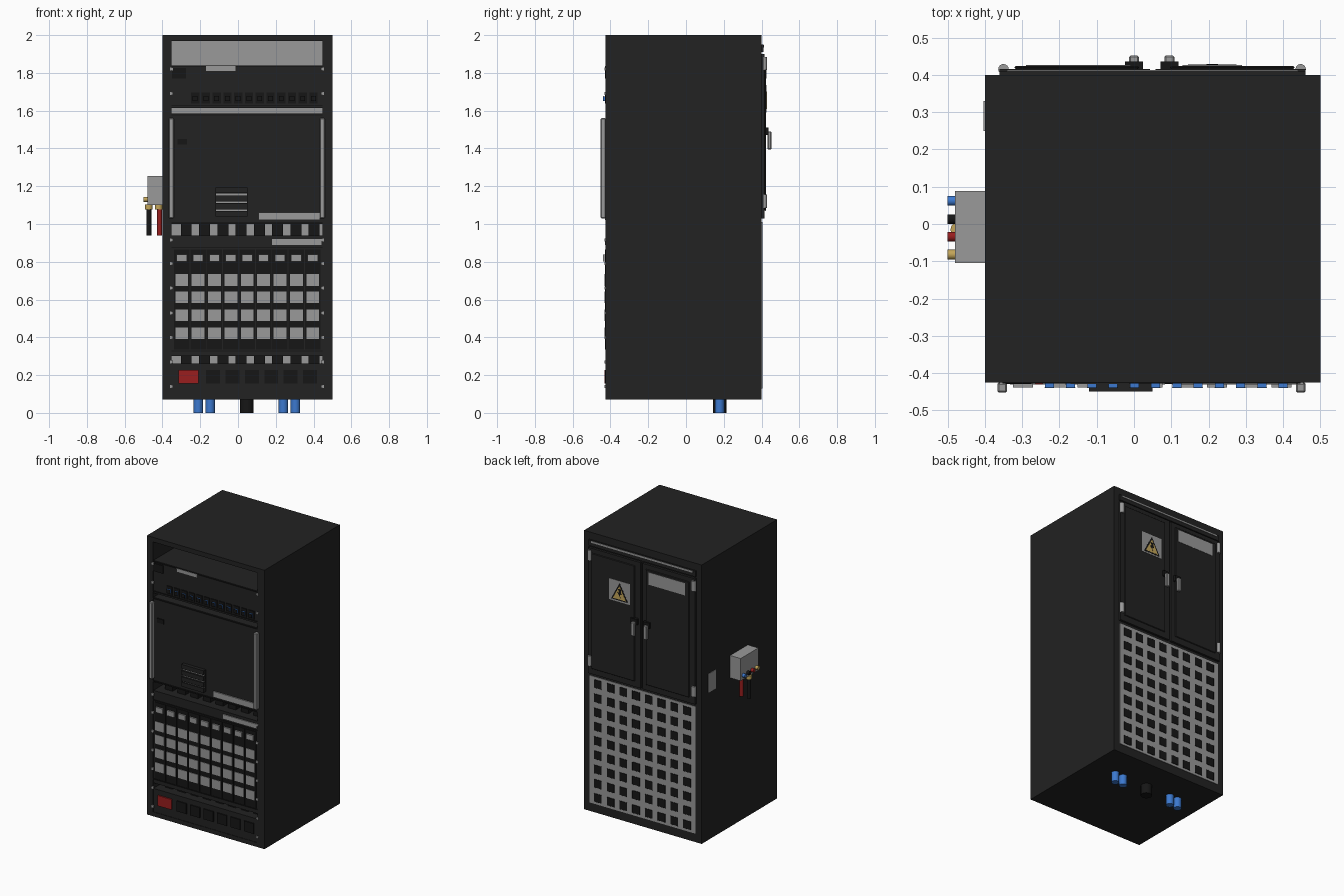
import bpy, bmesh, math
from mathutils import Matrix, Vector

if "Cube" in bpy.data.objects:
    bpy.data.objects.remove(bpy.data.objects["Cube"])


def material(name, rgb):
    m = bpy.data.materials.new(name)
    m.diffuse_color = (*rgb, 1)
    m.use_nodes = True
    m.node_tree.nodes["Principled BSDF"].inputs["Base Color"].default_value = m.diffuse_color
    return m


DARK = material("charcoal", (0.016, 0.016, 0.016))
BLACK = material("black", (0.008, 0.008, 0.008))
GREY = material("grey", (0.32, 0.32, 0.32))
BLUE = material("blue", (0.045, 0.19, 0.62))
RED = material("red", (0.32, 0.013, 0.013))
GOLD = material("gold", (0.55, 0.38, 0.10))


def finish(name, bm, mat):
    me = bpy.data.meshes.new(name)
    bm.to_mesh(me)
    bm.free()
    me.materials.append(mat)
    ob = bpy.data.objects.new(name, me)
    bpy.context.collection.objects.link(ob)
    return ob


def boxes(name, mat, *spans, bevel=0):
    """Each span is (x0, x1, y0, y1, z0, z1); all become one object."""
    bm = bmesh.new()
    for x0, x1, y0, y1, z0, z1 in spans:
        mid = Vector((x0 + x1, y0 + y1, z0 + z1)) / 2
        size = (x1 - x0, y1 - y0, z1 - z0, 1)
        bmesh.ops.create_cube(bm, size=1, matrix=Matrix.Translation(mid) @ Matrix.Diagonal(size))
    if bevel:
        bmesh.ops.bevel(bm, geom=bm.edges[:], offset=bevel, segments=1, affect='EDGES')
    return finish(name, bm, mat)


def rods(name, mat, radius, ends, sides=16):
    """Cylinders between pairs of points."""
    bm = bmesh.new()
    for a, b in ends:
        a, b = Vector(a), Vector(b)
        rot = (b - a).to_track_quat('Z', 'Y').to_matrix().to_4x4()
        bmesh.ops.create_cone(bm, cap_ends=True, segments=sides, radius1=radius, radius2=radius,
                              depth=(b - a).length, matrix=Matrix.Translation((a + b) / 2) @ rot)
    ob = finish(name, bm, mat)
    for p in ob.data.polygons:
        p.use_smooth = len(p.vertices) == 4
    return ob


def prism(name, mat, pts, y0, y1):
    """Outline in x and z, thickened along y."""
    bm = bmesh.new()
    f = bm.faces.new([bm.verts.new((x, y0, z)) for x, z in pts])
    r = bmesh.ops.extrude_face_region(bm, geom=[f])
    bmesh.ops.translate(bm, vec=(0, y1 - y0, 0), verts=[v for v in r['geom'] if isinstance(v, bmesh.types.BMVert)])
    bmesh.ops.recalc_face_normals(bm, faces=bm.faces[:])
    return finish(name, bm, mat)


F, B = -0.425, 0.40          # front and back planes of the cabinet
XL, XR = -0.352, 0.447       # equipment bay width

# Cabinet: solid rear and the front frame around the equipment bay
boxes("cabinet_body", DARK, (-0.40, 0.50, -0.15, B, 0.07, 2.0))
boxes("front_frame", DARK,
      (-0.40, XL, F, -0.15, 0.07, 2.0), (XR, 0.50, F, -0.15, 0.07, 2.0),
      (XL, XR, F, -0.15, 1.968, 2.0), (XL, XR, F, -0.15, 0.07, 0.10))
boxes("bay_backing", GREY, (XL, XR, -0.16, -0.15, 0.10, 1.968))

# Equipment modules, with deep gaps between them
boxes("equipment_modules", DARK, *[(XL, XR, F + 0.003, -0.15, z0, z1) for z0, z1 in
      ((1.615, 1.84), (1.0, 1.585), (0.30, 0.94), (0.10, 0.262))])
boxes("gap_dividers", BLACK, *[(x - 0.029, x + 0.029, F + 0.06, -0.15, z0, z1)
      for z0, z1 in ((0.94, 1.0), (0.262, 0.30))
      for x in [-0.274 + 0.0967 * i for i in range(8)]])
boxes("module_seams", BLACK, *[(XL, XR, F - 0.002, F + 0.003, z, z + 0.006)
      for z in (0.325, 0.872, 1.005, 1.574, 1.625, 1.83)])

# Top module: label, switch and a row of plugs
boxes("top_label", GREY, (-0.17, -0.013, F - 0.004, F + 0.003, 1.81, 1.836))
boxes("switch_plate", BLACK, (-0.35, -0.275, F - 0.004, F + 0.003, 1.77, 1.825))
plugs = [-0.227 + 0.057 * i for i in range(12)]
boxes("plug_sockets", BLACK, *[(x - 0.022, x + 0.022, F - 0.003, F + 0.003, 1.638, 1.695) for x in plugs])
boxes("plugs", BLUE, *[(x - 0.012, x + 0.012, F - 0.013, F, 1.652, 1.676) for x in plugs])
boxes("plug_caps", BLACK, *[(x - 0.013, x + 0.013, F - 0.015, F - 0.013, 1.651, 1.677) for x in plugs])

# Main module: pull handles, louvre and label
boxes("pull_handles", GREY, *[(x - 0.013, x + 0.013, -0.452, F, 1.03, 1.56) for x in (-0.353, 0.447)],
      bevel=0.004)
boxes("louvre_base", BLACK, (-0.12, 0.05, F - 0.01, F + 0.003, 1.04, 1.19))
boxes("louvre_slats", DARK, *[(-0.12, 0.05, -0.449, F, z, z + 0.03) for z in (1.04, 1.078, 1.12, 1.163)])
boxes("louvre_trim", GREY, *[(-0.117, 0.047, F - 0.014, F, z, z + 0.009) for z in (1.069, 1.11, 1.152)])
boxes("main_label", GREY, (0.108, 0.435, F - 0.005, F + 0.003, 1.02, 1.06))
boxes("main_latch", BLACK, (-0.32, -0.27, F - 0.003, F + 0.003, 1.42, 1.45))

# Card shelf: nine cards with a small tab and four grey panels each
boxes("shelf_label", GREY, (0.18, 0.442, F - 0.004, F + 0.003, 0.888, 0.92))
cards = [-0.298 + 0.0867 * i for i in range(9)]
boxes("cards", BLACK, *[(x - 0.041, x + 0.041, F - 0.003, F + 0.003, 0.335, 0.866) for x in cards])
boxes("card_tabs", GREY, *[(x - 0.027, x + 0.027, F - 0.014, F, 0.802, 0.838) for x in cards])
boxes("card_panels", GREY, *[(x - 0.034, x + 0.034, F - 0.006, F, z, z + 0.062)
      for x in cards for z in (0.39, 0.486, 0.581, 0.673)])

# Bottom module: red power block and blank covers
boxes("power_block", RED, (-0.314, -0.208, F - 0.006, F + 0.003, 0.155, 0.226))
boxes("blank_covers", BLACK, *[(x, x + 0.074, F - 0.004, F + 0.003, 0.155, 0.226)
      for x in [-0.17 + 0.103 * i for i in range(6)]])
boxes("rack_screws", GREY, *[(x - 0.008, x + 0.008, F - 0.006, F, z - 0.008, z + 0.008)
      for x in (-0.352, 0.447) for z in (0.14, 0.27, 0.4, 0.53, 0.66, 0.79, 0.915, 1.69, 1.82)])

# Rear doors with raised centres
doors = ((-0.36, 0.043), (0.057, 0.46))
boxes("rear_doors", DARK, *[(a, b, B, 0.416, 1.03, 1.9) for a, b in doors])
boxes("door_panels", DARK, *[(a + 0.04, b - 0.03, 0.416, 0.424, 1.07, 1.87) for a, b in doors], bevel=0.003)
boxes("door_header", DARK, (-0.36, 0.46, B, 0.41, 1.91, 1.95))
boxes("header_strip", GREY, (-0.34, 0.44, 0.41, 0.413, 1.935, 1.947))
rods("door_hinges", GREY, 0.014, [((x, 0.415, z - 0.035), (x, 0.415, z + 0.035))
     for x in (-0.35, 0.447) for z in (1.85, 1.12)])
boxes("handle_bases", BLACK, *[(x - 0.024, x + 0.024, 0.416, 0.436, 1.47, 1.51) for x in (0.0, 0.095)])
boxes("door_handles", GREY, *[(x - 0.013, x + 0.013, 0.432, 0.452, 1.395, 1.49) for x in (0.0, 0.095)],
      bevel=0.004)

# Plates on the doors
boxes("warning_plate", GREY, (0.13, 0.29, 0.424, 0.426, 1.59, 1.735))
prism("warning_border", BLACK, ((0.145, 1.6), (0.275, 1.6), (0.21, 1.722)), 0.426, 0.427)
prism("warning_triangle", GOLD, ((0.16, 1.608), (0.26, 1.608), (0.21, 1.702)), 0.427, 0.428)
prism("warning_bolt", BLACK, ((0.2, 1.68), (0.222, 1.68), (0.212, 1.656), (0.225, 1.656), (0.202, 1.618),
                              (0.208, 1.645), (0.195, 1.645)), 0.428, 0.429)
boxes("door_label", GREY, (-0.29, -0.01, 0.424, 0.426, 1.77, 1.855))

# Perforated rear panel
boxes("vent_panel", GREY, (-0.354, 0.455, B, 0.404, 0.13, 1.01))
boxes("vent_holes", BLACK, *[(x - 0.029, x + 0.029, 0.403, 0.406, z - 0.029, z + 0.029)
      for x in [-0.291 + 0.0975 * i for i in range(8)] for z in [0.175 + 0.0985 * j for j in range(9)]],
      bevel=0.001)

# Junction box on the left side, with plugs and hanging cables
boxes("junction_box", GREY, (-0.48, -0.40, -0.105, 0.088, 1.10, 1.255))
boxes("side_plate", GREY, (-0.404, -0.40, 0.25, 0.33, 1.09, 1.22))
for name, mat, y in (("blue", BLUE, 0.062), ("black", BLACK, 0.013), ("red", RED, -0.034), ("gold", GOLD, -0.082)):
    rods(name + "_side_plug", mat, 0.013, [((-0.5, y, 1.13), (-0.478, y, 1.13))])
rods("cable_glands", GOLD, 0.02, [((x, -0.015, 1.078), (x, -0.015, 1.102)) for x in (-0.472, -0.42)])
rods("black_cable", BLACK, 0.013, [((-0.472, -0.015, 0.94), (-0.472, -0.015, 1.09))])
rods("red_cable", RED, 0.013, [((-0.415, -0.015, 0.94), (-0.415, -0.015, 1.1))])

# Conduits under the floor
rods("blue_conduits", BLUE, 0.025, [((x, 0.178, 0), (x, 0.178, 0.075)) for x in (-0.21, -0.147, 0.24, 0.304)])
rods("black_conduit", BLACK, 0.036, [((0.047, 0.178, 0), (0.047, 0.178, 0.075))])
